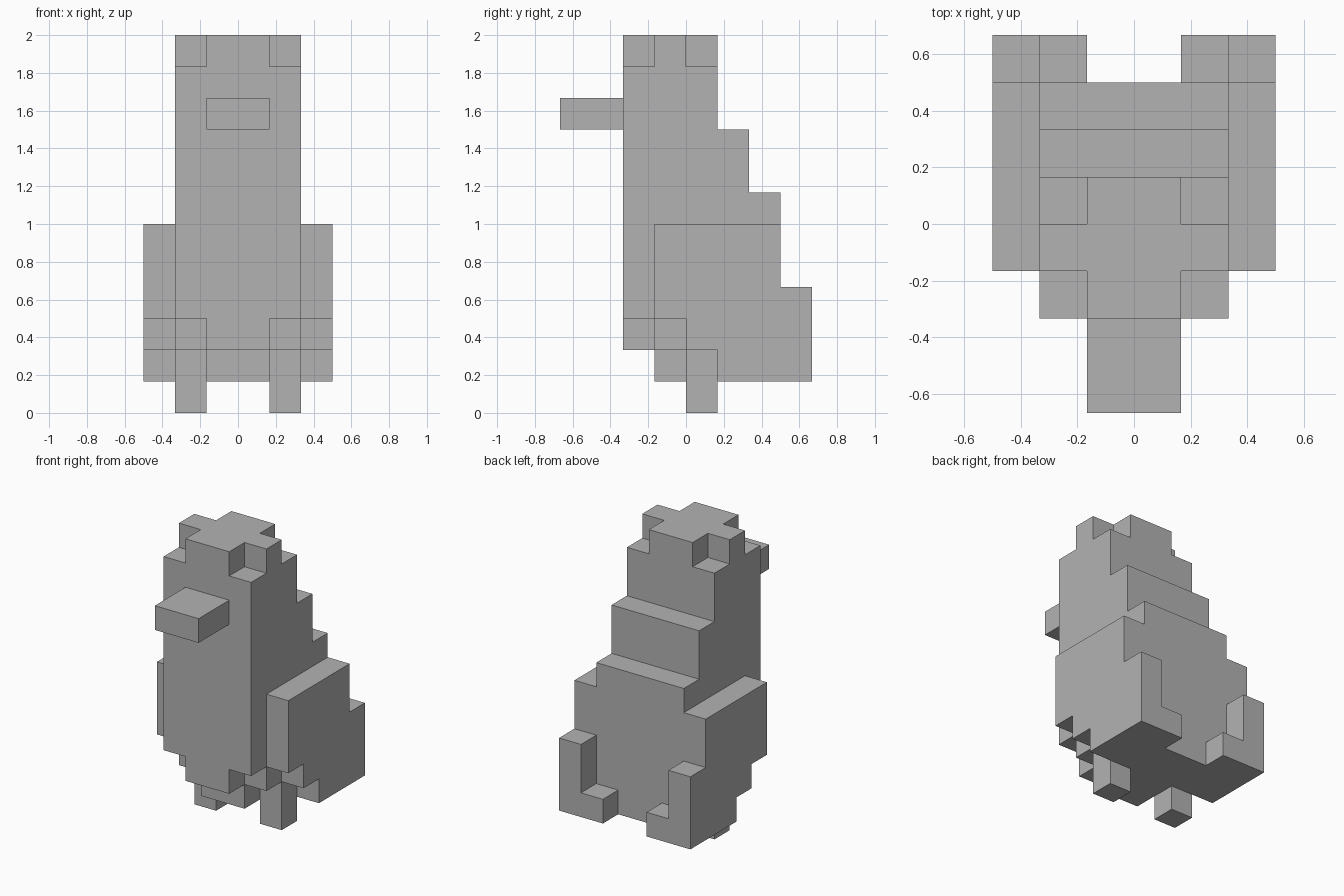
import bpy
import bmesh
import math
from mathutils import Vector

if "Cube" in bpy.data.objects:
    bpy.data.objects.remove(bpy.data.objects["Cube"], do_unlink=True)

UNIT = 1 / 6  # size of one block

# One plain grey for the whole figure
grey = bpy.data.materials.new("plain grey")
grey.use_nodes = True
COLOUR = (0.45, 0.45, 0.45, 1)
grey.diffuse_color = COLOUR
grey.node_tree.nodes["Principled BSDF"].inputs["Base Color"].default_value = COLOUR


def fill(*boxes, mirror=False):
    """Block cells covered by boxes given as (x0, x1, y0, y1, z0, z1)."""
    cells = set()
    for x0, x1, y0, y1, z0, z1 in boxes:
        for x in range(x0, x1):
            for y in range(y0, y1):
                for z in range(z0, z1):
                    cells.add((-1 - x if mirror else x, y, z))
    return cells


# Stepped torso, cross-shaped crown and narrowed belly
body = fill(
    (-2, 2, -2, 1, 3, 11), (-2, 2, 1, 2, 3, 9), (-2, 2, 2, 3, 3, 7),
    (-1, 1, -2, 1, 11, 12), (-2, 2, -1, 0, 11, 12),
    (-1, 1, -2, -1, 2, 3), (-2, 2, -1, 3, 2, 3),
    (-1, 1, -1, 1, 1, 2), (-2, 2, 1, 3, 1, 2),
)
parts = {"body": body, "beak": fill((-1, 1, -4, -2, 9, 10))}

# Paired parts, each defined on the left and mirrored
pairs = {
    "wing": [(2, 3, -1, 3, 3, 6), (2, 3, 0, 3, 2, 3), (2, 3, 1, 3, 1, 2)],
    "tail_tip": [(2, 3, 3, 4, 1, 4), (1, 2, 3, 4, 1, 2)],
    "leg": [(1, 2, 0, 1, 0, 2)],
}
for name, boxes in pairs.items():
    parts["left_" + name] = fill(*boxes)
    parts["right_" + name] = fill(*boxes, mirror=True)

occupied = set().union(*parts.values())


def build(name, cells):
    """Skin the exposed sides of the cells and merge flat areas."""
    bm = bmesh.new()
    for cell in sorted(cells):
        centre = Vector(cell) + Vector((0.5, 0.5, 0.5))
        for axis in range(3):
            for sign in (-1, 1):
                normal = Vector((0, 0, 0))
                normal[axis] = sign
                if tuple(int(a + b) for a, b in zip(cell, normal)) in occupied:
                    continue
                u = Vector((0, 0, 0))
                u[(axis + 1) % 3] = 0.5
                v = normal.cross(u)
                corners = (-u - v, u - v, u + v, v - u)
                bm.faces.new([bm.verts.new((centre + normal / 2 + c) * UNIT)
                              for c in corners])
    bmesh.ops.remove_doubles(bm, verts=bm.verts, dist=0.001)
    bmesh.ops.dissolve_limit(bm, angle_limit=math.radians(1),
                             verts=bm.verts, edges=bm.edges)
    mesh = bpy.data.meshes.new(name)
    bm.to_mesh(mesh)
    bm.free()
    mesh.materials.append(grey)
    bpy.context.collection.objects.link(bpy.data.objects.new(name, mesh))


for name, cells in parts.items():
    build(name, cells)
